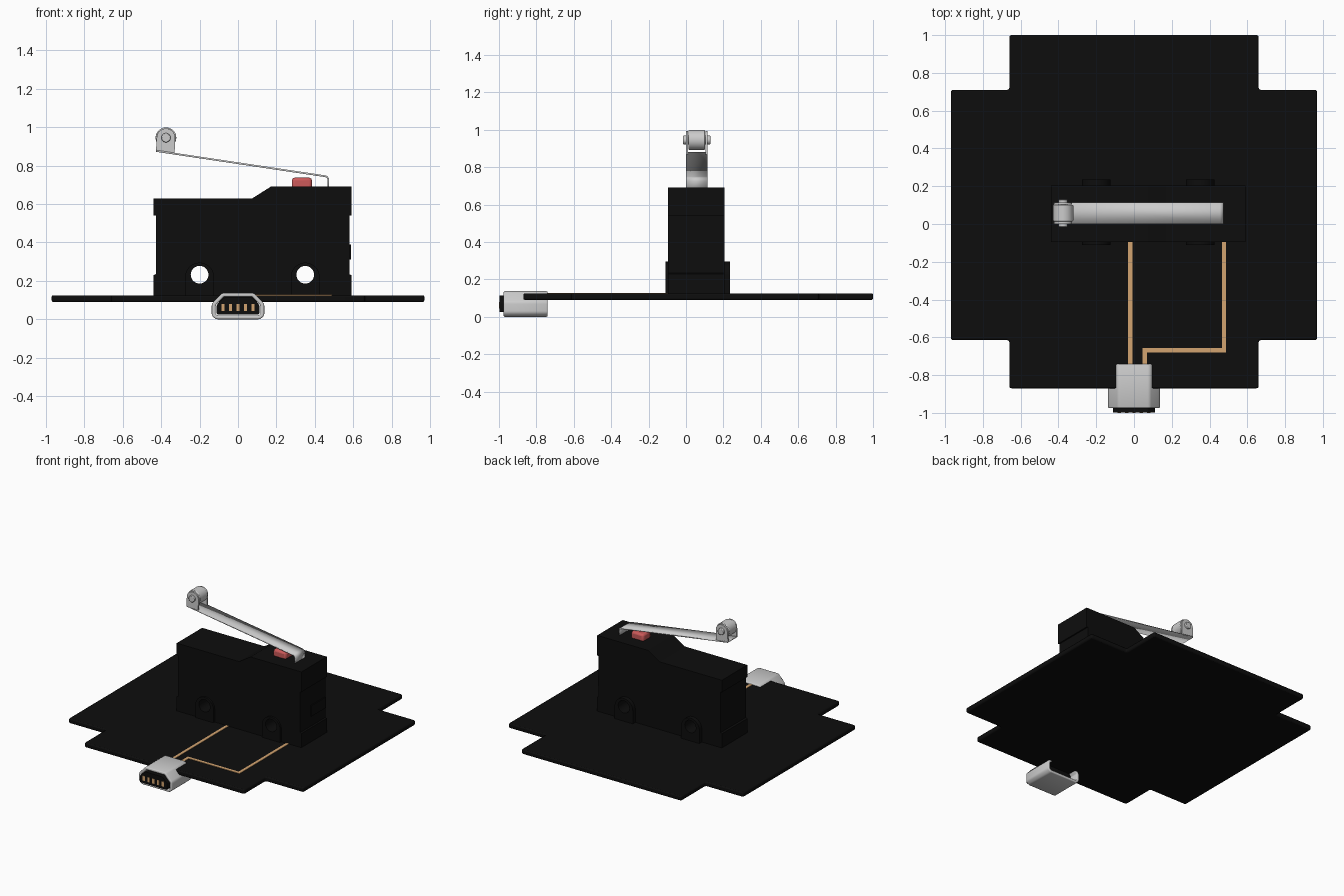
import bpy, bmesh
from math import sin, cos, pi, radians
from mathutils import Vector

if "Cube" in bpy.data.objects:
    bpy.data.objects.remove(bpy.data.objects["Cube"])


def material(name, rgb):
    m = bpy.data.materials.new(name)
    m.diffuse_color = (*rgb, 1)
    m.use_nodes = True
    m.node_tree.nodes["Principled BSDF"].inputs["Base Color"].default_value = m.diffuse_color
    return m


BLACK = material("black_plastic", (0.004, 0.004, 0.004))
COPPER = material("copper", (0.65, 0.37, 0.16))
RED = material("red_plastic", (0.6, 0.1, 0.1))


def arc(cx, cz, r, a0=0, a1=360, n=32):
    """Points on an arc; a full circle drops the repeated last point."""
    count = n if a1 - a0 == 360 else n + 1
    return [(cx + r * cos(radians(a0 + (a1 - a0) * i / n)),
             cz + r * sin(radians(a0 + (a1 - a0) * i / n))) for i in range(count)]


def rounded(pts, r, n=4):
    """Round every corner of a closed 2D outline."""
    out = []
    for i, p in enumerate(pts):
        p, a, b = Vector(p), Vector(pts[i - 1]), Vector(pts[(i + 1) % len(pts)])
        s, e = p + (a - p).normalized() * r, p + (b - p).normalized() * r
        for k in range(n + 1):
            t = k / n
            out.append(tuple(s * (1 - t) ** 2 + p * 2 * t * (1 - t) + e * t * t))
    return out


def place(p, axis, d):
    return (p[0], d, p[1]) if axis == "y" else (p[0], p[1], d)


def finish(name, bm, mat):
    bmesh.ops.recalc_face_normals(bm, faces=bm.faces)
    me = bpy.data.meshes.new(name)
    bm.to_mesh(me)
    bm.free()
    ob = bpy.data.objects.new(name, me)
    bpy.context.collection.objects.link(ob)
    if mat:
        me.materials.append(mat)
    return ob


def prism(name, pts, axis, a, b, mat=None, bevel=0.0):
    """Solid extruded from a closed outline."""
    bm = bmesh.new()
    f = bm.faces.new([bm.verts.new(place(p, axis, a)) for p in pts])
    ext = bmesh.ops.extrude_face_region(bm, geom=[f])["geom"]
    off = Vector((0, b - a, 0)) if axis == "y" else Vector((0, 0, b - a))
    bmesh.ops.translate(bm, vec=off, verts=[v for v in ext if isinstance(v, bmesh.types.BMVert)])
    ob = finish(name, bm, mat)
    if bevel:
        m = ob.modifiers.new("bevel", "BEVEL")
        m.width, m.segments, m.angle_limit = bevel, 2, radians(40)
    return ob


def sheet(name, pts, a, b, thick, closed, bevel=0.0):
    """Bent sheet metal: a line in xz swept along y and thickened."""
    bm = bmesh.new()
    rows = [[bm.verts.new((x, y, z)) for x, z in pts] for y in (a, b)]
    for i in range(len(pts) if closed else len(pts) - 1):
        j = (i + 1) % len(pts)
        bm.faces.new((rows[0][i], rows[0][j], rows[1][j], rows[1][i]))
    ob = finish(name, bm, None)
    m = ob.modifiers.new("solidify", "SOLIDIFY")
    m.thickness, m.offset = thick, -1 if closed else 0
    if bevel:
        m = ob.modifiers.new("bevel", "BEVEL")
        m.width, m.segments, m.angle_limit = bevel, 2, radians(50)
    return ob


def rect(x0, x1, z0, z1):
    return [(x0, z0), (x1, z0), (x1, z1), (x0, z1)]


# Cross-shaped circuit board
board = [(-0.66, -0.87), (0.66, -0.87), (0.66, -0.615), (0.97, -0.615), (0.97, 0.71), (0.66, 0.71),
         (0.66, 1.0), (-0.66, 1.0), (-0.66, 0.71), (-0.97, 0.71), (-0.97, -0.615), (-0.66, -0.615)]
prism("circuit_board", rounded(board, 0.014), "z", 0.09, 0.125, BLACK, 0.008)

# Copper traces
w = 0.011
prism("straight_trace", rect(-0.02 - w, -0.02 + w, -0.75, -0.08), "z", 0.12, 0.128, COPPER)
bent = [(0.057 - w, -0.75), (0.057 + w, -0.75), (0.057 + w, -0.668 - w), (0.477 + w, -0.668 - w),
        (0.477 + w, -0.08), (0.477 - w, -0.08), (0.477 - w, -0.668 + w), (0.057 - w, -0.668 + w)]
prism("bent_trace", bent, "z", 0.12, 0.128, COPPER)

# Switch housing, with recessed ends and a raised shoulder
body = [(-0.44, 0.123), (0.59, 0.123), (0.59, 0.23), (0.58, 0.235), (0.58, 0.54), (0.59, 0.54),
        (0.59, 0.69), (0.17, 0.69), (0.075, 0.63), (-0.44, 0.63), (-0.44, 0.54), (-0.428, 0.54),
        (-0.428, 0.235), (-0.44, 0.23)]
drilled = [prism("switch_housing", body, "y", -0.095, 0.205, BLACK)]
prism("housing_end_tab", rect(0.57, 0.587, 0.31, 0.39), "y", 0.03, 0.2, BLACK)

# Mounting bosses around the two through holes
HOLES = (-0.2, 0.35)
cutters = []
for i, x in enumerate(HOLES):
    outline = [(x + 0.075, 0.123)] + arc(x, 0.22, 0.075, 0, 180, 20) + [(x - 0.075, 0.123)]
    drilled.append(prism(f"mounting_boss_{i + 1}", outline, "y", -0.11, 0.235, BLACK))
    c = prism(f"hole_cutter_{i + 1}", arc(x, 0.232, 0.046), "y", -0.4, 0.5)
    c.hide_render = True
    cutters.append(c)
for ob in drilled:
    for c in (cutters if ob is drilled[0] else [cutters[drilled.index(ob) - 1]]):
        m = ob.modifiers.new("hole", "BOOLEAN")
        m.operation, m.object, m.solver = "DIFFERENCE", c, "EXACT"
        bpy.context.view_layer.objects.active = ob
        bpy.ops.object.modifier_apply(modifier=m.name)
for c in cutters:
    bpy.data.objects.remove(c)

# Red plunger
prism("plunger", rect(0.28, 0.385, 0.66, 0.737), "y", 0.012, 0.103, RED, 0.014)

# Sprung lever
path = [(0.47, 0.67)] + arc(0.45, 0.725, 0.02, 0, 82, 6) + [(-0.425, 0.876)]
sheet("lever", path, 0.0, 0.115, 0.009, False)

# Roller, axle and the two cheeks that hold it
RX, RZ = -0.375, 0.945
cheek = [(-0.427, 0.873), (-0.33, 0.86)] + arc(RX, RZ, 0.048, 0, 180, 16)
for side, y in (("front", 0.0), ("back", 0.103)):
    prism(f"roller_cheek_{side}", cheek, "y", y, y + 0.012)
prism("roller", arc(RX, RZ, 0.054), "y", 0.014, 0.101, None, 0.005)
prism("roller_axle", arc(RX, RZ, 0.024), "y", -0.015, 0.13, None, 0.004)

# Socket: open metal shell, plastic insert, five contacts
half = [(0.115, 0.0), (0.137, 0.02), (0.137, 0.08), (0.083, 0.137)]
shell = half + [(-x, z) for x, z in reversed(half)]
sheet("socket_shell", rounded(shell, 0.012), -0.975, -0.74, 0.02, True, 0.006)
inner = [(0.112, 0.025), (0.112, 0.075), (0.073, 0.113)]
insert = inner + [(-x, z) for x, z in reversed(inner)]
prism("socket_insert", rounded(insert, 0.01), "y", -0.997, -0.8, BLACK)
for i in range(5):
    x = (i - 2) * 0.039
    prism(f"contact_{i + 1}", rect(x - 0.009, x + 0.009, 0.044, 0.08), "y", -1.0, -0.9, COPPER)

# Smooth the rounded parts, keep hard edges
bpy.ops.object.select_all(action="DESELECT")
for ob in bpy.context.collection.objects:
    ob.select_set(True)
    bpy.context.view_layer.objects.active = ob
bpy.ops.object.shade_smooth_by_angle(angle=radians(30))
